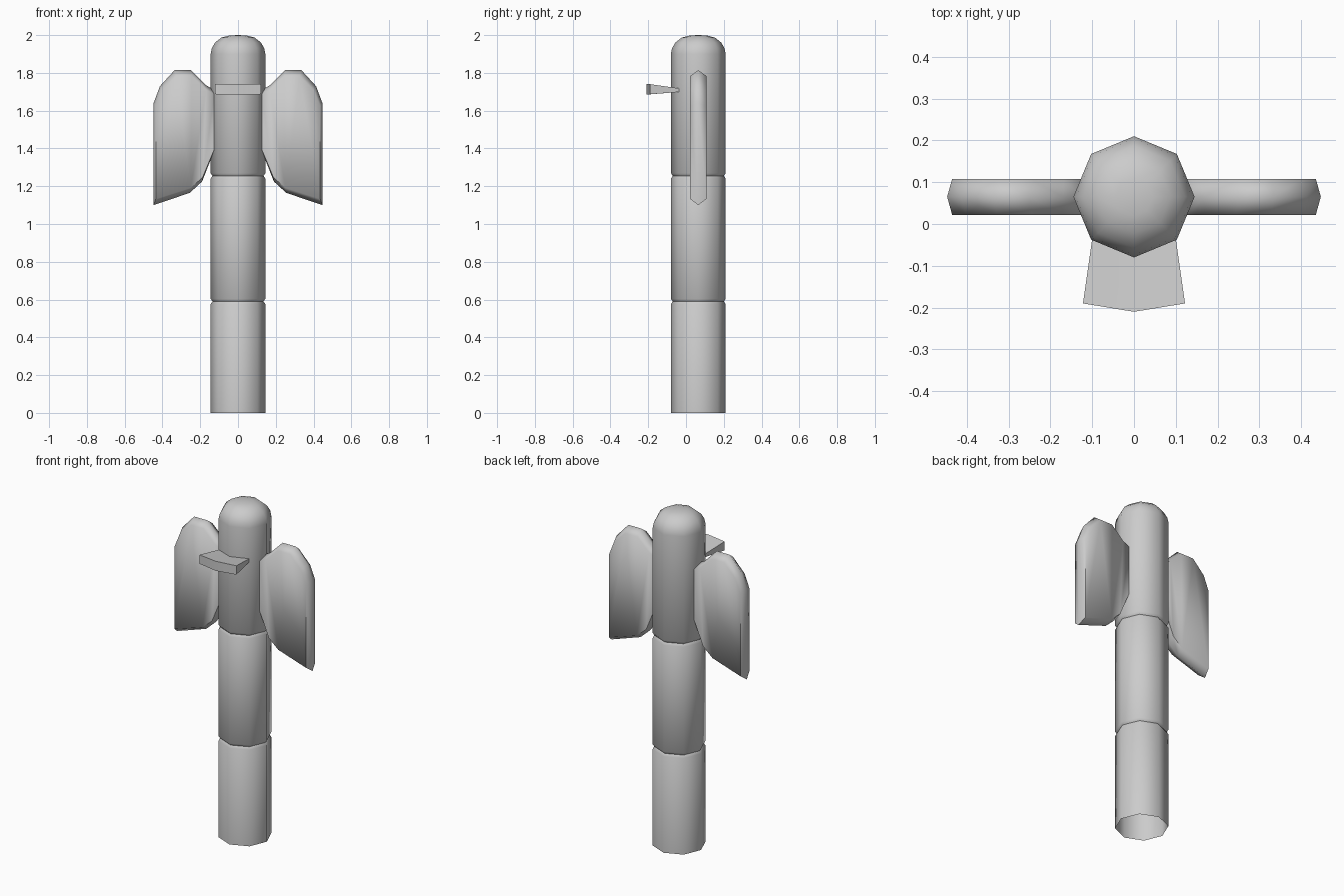
import bpy, bmesh, math
from math import sin, cos, pi

if "Cube" in bpy.data.objects:
    bpy.data.objects.remove(bpy.data.objects["Cube"])

CY = 0.065  # pole axis sits slightly behind the origin


def make_object(name, verts, faces, angle=50):
    mesh = bpy.data.meshes.new(name)
    mesh.from_pydata(verts, [], faces)
    bm = bmesh.new()
    bm.from_mesh(mesh)
    bmesh.ops.recalc_face_normals(bm, faces=bm.faces)
    bm.to_mesh(mesh)
    bm.free()
    obj = bpy.data.objects.new(name, mesh)
    bpy.context.collection.objects.link(obj)
    for p in mesh.polygons:
        p.use_smooth = True
    mesh.set_sharp_from_angle(angle=math.radians(angle))
    return obj


# Eight-sided pole: open bottom, two narrow grooves, domed top
R = 0.145
profile = [(R, 0)]
for z in (0.59, 1.255):
    profile += [(R, z - 0.014), (R - 0.010, z), (R, z + 0.014)]
profile += [(R, 1.90), (0.139, 1.93), (0.122, 1.96), (0.088, 1.987), (0.045, 1.998)]
N = 8
verts = [(r * cos(2 * pi * i / N), CY + r * sin(2 * pi * i / N), z)
         for r, z in profile for i in range(N)]
faces = [(k * N + i, k * N + (i + 1) % N, (k + 1) * N + (i + 1) % N, (k + 1) * N + i)
         for k in range(len(profile) - 1) for i in range(N)]
top = (len(profile) - 1) * N
verts.append((0, CY, 2.0))
faces += [(top + i, top + (i + 1) % N, len(verts) - 1) for i in range(N)]
make_object("pole", verts, faces)

# Wings: outline ring at mid-thickness, inset rings on front and back
outline = [(0.125, 1.71), (0.17, 1.735), (0.25, 1.815), (0.335, 1.815),
           (0.413, 1.73), (0.447, 1.64), (0.447, 1.10), (0.255, 1.165),
           (0.19, 1.225), (0.125, 1.39)]
n = len(outline)


def wing(name, side):
    verts = []
    for y, sx, sz in ((-0.043, 0.963, 0.91), (0, 1, 1), (0.043, 0.963, 0.91)):
        verts += [(side * (0.125 + (x - 0.125) * sx), CY + y, 1.46 + (z - 1.46) * sz)
                  for x, z in outline]
    faces = [(k * n + i, k * n + (i + 1) % n, (k + 1) * n + (i + 1) % n, (k + 1) * n + i)
             for k in range(2) for i in range(n)]
    # Bridge each broad side in strips from the top edge to the bottom edge
    for o in (0, 2 * n):
        faces += [tuple(o + j for j in f) for f in
                  ((0, 1, 8, 9), (1, 2, 7, 8), (2, 3, 7), (3, 4, 6, 7), (4, 5, 6))]
    make_object(name, verts, faces, 70)


wing("right_wing", 1)
wing("left_wing", -1)

# Beak: flared plate following the front two sides of the pole
verts = []
for half, y_side, y_mid, lo, hi in ((0.10, -0.035, -0.075, 1.697, 1.72),
                                    (0.122, -0.19, -0.21, 1.685, 1.742)):
    for x, y, e in ((-half, y_side, 0.002), (0, y_mid, 0), (half, y_side, 0.002)):
        verts += [(x, y, lo + e), (x, y, hi - e)]
faces = [(0, 1, 7, 6), (4, 5, 11, 10)]
for i in (0, 2):
    faces += [(i, i + 2, i + 8, i + 6), (i + 1, i + 3, i + 9, i + 7),
              (i + 6, i + 8, i + 9, i + 7), (i, i + 2, i + 3, i + 1)]
make_object("beak", verts, faces, 40)
